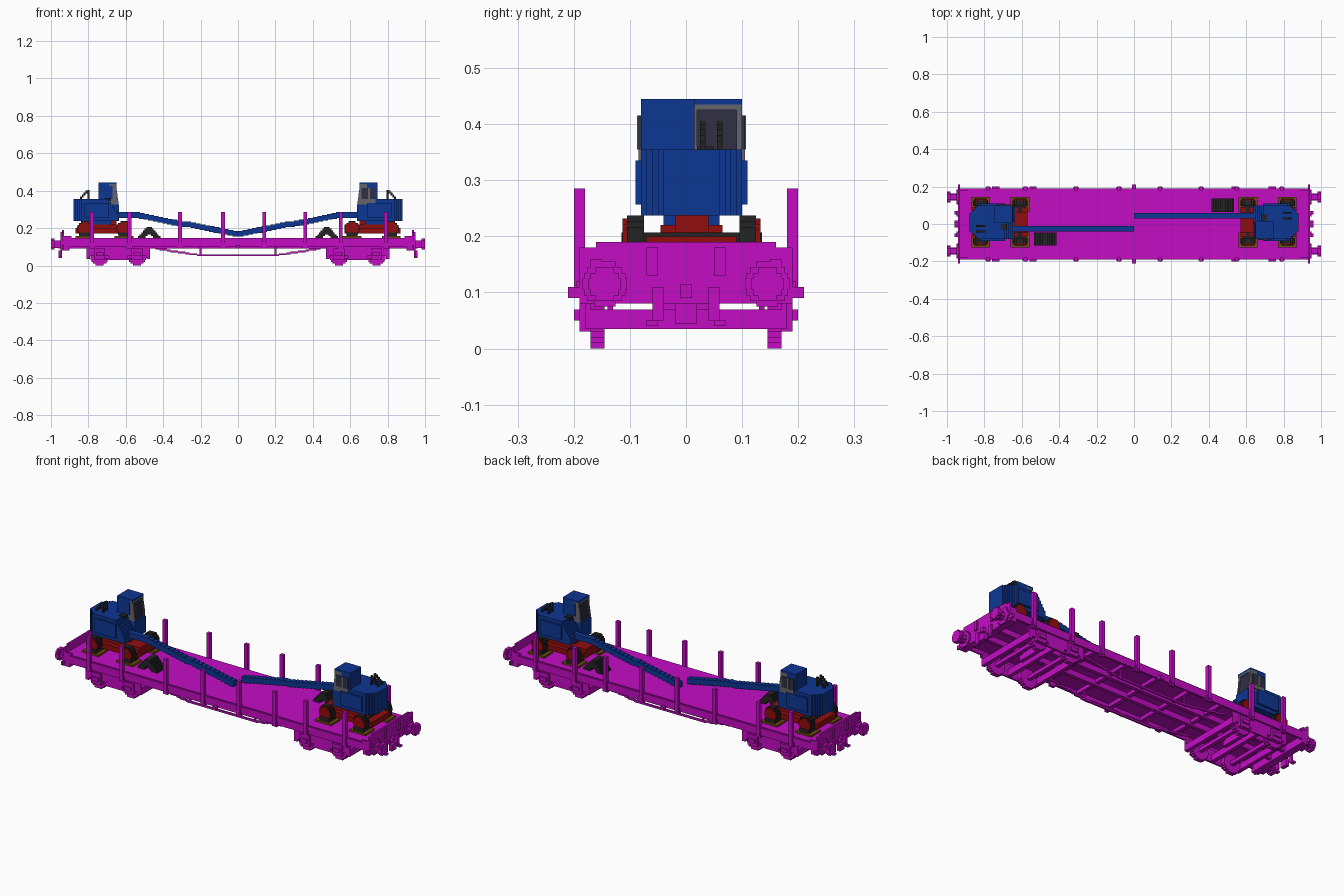
import bpy, bmesh, math
from mathutils import Matrix, Vector

cube = bpy.data.objects.get("Cube")
if cube:
    bpy.data.objects.remove(cube, do_unlink=True)


def material(name, *colour):
    paint = bpy.data.materials.new(name)
    paint.use_nodes = True
    paint.diffuse_color = (*colour, 1)
    paint.node_tree.nodes["Principled BSDF"].inputs["Base Color"].default_value = (*colour, 1)
    return paint


MAGENTA = material("magenta paint", .55, .004, .55)
BLUE = material("blue paint", .004, .037, .29)
RED = material("red paint", .29, .004, .004)
BLACK = material("black rubber", .017, .017, .017)
BROWN = material("brown wood", .16, .07, .006)
SLATE = material("slate glass", .03, .03, .06)
GREY = material("grey frame", .13, .13, .16)

# Shared levels and distances
STEP = .01
HALF = STEP / 2
END, SIDE = .94, .19
SILL, FLOOR, DECK = .1, .12, .147


def around(centre, reach):
    return centre - reach, centre + reach


def across(reach):
    return around(0, reach)


def rise(start, amount):
    return start, start + amount


def flipped(span):
    return -span[1], -span[0]


def part(name, paint, boxes, mirror=""):
    """One object made of boxes, each given as x, y and z spans, with optional mirror copies."""
    boxes = list(boxes)
    if "x" in mirror:
        boxes += [(flipped(x), y, z) for x, y, z in boxes]
    if "y" in mirror:
        boxes += [(x, flipped(y), z) for x, y, z in boxes]
    bm = bmesh.new()
    for spans in boxes:
        middle = Vector([sum(span) / 2 for span in spans])
        size = Vector([abs(span[1] - span[0]) for span in spans])
        bmesh.ops.create_cube(bm, size=1, matrix=Matrix.LocRotScale(middle, None, size))
    mesh = bpy.data.meshes.new(name)
    bm.to_mesh(mesh)
    bm.free()
    mesh.materials.append(paint)
    bpy.context.collection.objects.link(bpy.data.objects.new(name, mesh))


def disc(centre, height, radius, depth, axis="y"):
    """Stepped disc: rows of blocks with the given depth span along the axis."""
    rows = []
    for i in range(round(2 * radius / STEP)):
        low = i * STEP - radius
        span = around(centre, math.sqrt(radius ** 2 - (low + HALF) ** 2))
        level = rise(height + low, STEP)
        rows.append((span, depth, level) if axis == "y" else (depth, span, level))
    return rows


# Wagon floor and underframe
part("deck", MAGENTA, [(across(END), across(SIDE - HALF), (FLOOR, DECK))])
part("side_sills", MAGENTA, [(across(END - STEP), (SIDE - STEP, SIDE), (SILL, DECK - HALF))], "y")
part("centre_sills", MAGENTA, [(across(END - STEP), around(.05, STEP), (SILL - STEP, FLOOR))], "y")
part("cross_beams", MAGENTA, [(around(i * .2, STEP), across(SIDE - STEP), (SILL, FLOOR))
                              for i in range(-2, 3)])
part("end_beams", MAGENTA, [((END - .04, END), across(SIDE), (.08, DECK))], "x")
end_depth = (END - STEP, END)
part("end_boards", MAGENTA, [(end_depth, across(.16), (DECK, SIDE)),
                             (end_depth, across(SIDE), (DECK, SIDE - STEP))], "x")
part("end_board_wings", MAGENTA, [((END - .05, END), (SIDE - STEP, SIDE), rise(DECK, STEP))], "xy")

# Side stakes with their sockets
stakes, sockets = [], []
for x in (-.78, -.58, -.31, -.08, .14, .36, .55, .79):
    stakes.append((around(x, STEP), around(SIDE, STEP), (SILL, .285)))
    sockets.append((around(x, STEP + HALF), (SIDE - STEP, SIDE + HALF), (SILL - STEP, FLOOR)))
part("stakes", MAGENTA, stakes, "y")
part("stake_sockets", MAGENTA, sockets, "y")
part("side_levers", MAGENTA, [(across(STEP), rise(SIDE, 2 * STEP), around(SILL, STEP))], "y")

# Stepped truss rods
rod_depth = rise(.13, STEP)
rods = []
for i in range(23):
    x = i * 2 * STEP
    height = .055 + HALF * round(max(0, x - .2) * .16 / HALF)
    rods.append((rise(x, 2 * STEP), rod_depth, around(height, HALF)))
part("truss_rods", MAGENTA, rods, "xy")
part("truss_posts", MAGENTA, [(around(.2, HALF), rod_depth, (.055, FLOOR))], "xy")

# Bogies
PIVOT, AXLE = .64, .05
wheels, axles, frames, transoms = [], [], [], []
face = (.17, SIDE - STEP)
for x in (PIVOT - SILL, PIVOT + SILL):
    wheels += disc(x, AXLE, AXLE, (.145, .17))
    axles.append((around(x, STEP), across(.15), around(AXLE, STEP)))
    frames += [(around(x, .03), (.17, SIDE), (.03, .09)),
               (around(x, .045), face, (AXLE, SILL)),
               (around(x, .02), (.17, SIDE + STEP), rise(AXLE, 2 * STEP))]
for reach, low, high in ((.17, .07, SILL), (.15, AXLE, .07), (.05, .04, SILL), (.13, .03, .04)):
    frames.append((around(PIVOT, reach), face, (low, high)))
for x in (PIVOT - .16, PIVOT, PIVOT + .16):
    transoms.append((around(x, STEP), across(SIDE - STEP), (.035, .07)))
transoms.append((around(PIVOT, .03), across(.06), (.06, FLOOR)))
part("bogie_wheels", MAGENTA, wheels, "xy")
part("bogie_frames", MAGENTA, frames, "xy")
part("axles", MAGENTA, axles, "x")
part("bogie_transoms", MAGENTA, transoms, "x")

# Buffers, couplers, hoses and handles at both ends
buffers = []
for radius, start, stop in ((.04, END, END + STEP), (.02, END, .98), (.03, .98, 1)):
    buffers += disc(.145, .115, radius, (start, stop), "x")
part("buffers", MAGENTA, buffers, "xy")
part("couplers", MAGENTA, [(rise(END, 2 * STEP), across(STEP), (.09, .115)),
                           (rise(END, 2 * STEP), across(2 * STEP), (.045, .08))], "x")
part("brake_hoses", MAGENTA, [(rise(END, STEP), around(.05, STEP), (.05, .11)),
                              (rise(END, 2 * STEP), around(.06, STEP), rise(.04, STEP))], "xy")
part("end_handles", MAGENTA, [(rise(END, STEP), around(.06, STEP), (.13, .18)),
                              (rise(END, STEP), around(.16, STEP), (.13, .16)),
                              (rise(END - STEP, STEP), around(.2, STEP), around(SILL, STEP))], "xy")


def crane(side, turn):
    """A crane on the wagon end chosen by turn, with its boom towards the middle."""
    def add(name, paint, boxes):
        part(side + "_" + name, paint,
             [([turn * x for x in xs], [STEP + turn * y for y in ys], zs) for xs, ys, zs in boxes])

    # Running gear
    tyres, hubs, pads = [], [], []
    for x in (.61, .82):
        for hand in (-1, 1):
            tyres += disc(x, DECK + .05, .04, around(hand * .1, STEP + HALF))
            tyres.append((around(x, .03), around(hand * .09, .035), rise(DECK + STEP, .02)))
            hubs += disc(x, DECK + .05, .035, around(hand * .118, HALF))
            pads.append((around(x, .05), around(hand * .095, .04), rise(DECK, STEP)))
        tyres.append((around(x, STEP), across(.09), around(DECK + .05, STEP)))
    add("tyres", BLACK, tyres)
    add("wheel_hubs", RED, hubs)
    add("wheel_pads", BROWN, pads)
    add("chassis", RED, [((.57, .87), across(.08), (.17, .2)),
                         ((.57, .8), across(.055), (.2, .22)),
                         ((.65, .82), across(.03), (.2, .24))])
    base, roof, top = .237, .355, .445
    add("turntable", BLUE, [((.68, .79), across(.05), (.22, base))])

    # House with a narrowed rear, side doors and a stepped bonnet
    front = .69
    house = [((front, .88 - i * STEP), across(.05 + i * STEP), (base, roof)) for i in range(5)]
    house.append(((front, .82), across(SILL), (base + .02, roof - .02)))
    house.append(((.635, front), (-.09, 0), (base, roof - .03)))
    house += [((front - i * STEP, front), (0, .09), (base, roof - i * 1.5 * STEP)) for i in range(1, 6)]
    add("house", BLUE, house)

    # Cab with a stepped windscreen
    cab, glass = (-.09, HALF), (-.085, -HALF)
    add("cab", BLUE, [((front, .745), cab, (roof, top)),
                      ((.65, front), cab, (top - STEP, top)),
                      ((front - 2 * STEP, front), (-HALF, HALF), (roof, top))])
    panes, frame = [], [((.65, front), cab, (top - 2 * STEP, top - STEP))]
    for i in range(5):
        level = rise(top - .04 - i * 2 * STEP, 2 * STEP)
        nose = .65 - i * HALF / 2
        panes.append(((nose + HALF, front), glass, level))
        frame += [((nose, front), around(y, HALF), level) for y in glass]
    add("windscreen", SLATE, panes)
    add("window_frames", GREY, frame)
    outside = rise(-.095, HALF)
    add("side_window", SLATE, [((.66, .735), outside, (roof, top - .03))])
    add("side_window_frame", GREY, [((.66, .735), outside, (roof - 2 * STEP, roof)),
                                    (around(.7, HALF), rise(-.097, STEP), (roof, top - .03))])

    # Rope gantry and winch on the roof
    gantry = []
    for y in (.02, .05):
        gantry.append((around(.8, HALF), around(y, HALF), rise(roof, .05)))
        gantry += [(around(.84 - i * STEP, HALF), around(y, HALF), rise(roof + i * STEP, 1.5 * STEP))
                   for i in range(4)]
    add("gantry", BLACK, gantry)
    add("roof_winch", BLACK, [((front - STEP, .71), (STEP, .04), rise(roof - STEP, 1.5 * STEP))])

    # Stepped boom lowered towards the wagon centre
    boom, length = [], .025
    for i in range(26):
        drop = max(0, i * length - .1) * .19
        level = .27 - HALF * round(drop / HALF)
        boom.append((rise(.625 - i * length, length + HALF), around(.035, STEP + HALF),
                     around(level, STEP + HALF)))
    add("boom", BLUE, boom)

    # Grab bucket on the deck: two stepped jaws with an arch between
    jaws = []
    for i in range(6):
        gap, reach = max(0, 2 - i) * STEP, .06 - i * STEP * .9
        for hand in (-1, 1):
            jaws.append(([.475 + hand * gap, .475 + hand * reach], around(.09, .035),
                         rise(DECK + i * STEP, STEP)))
    add("grab_bucket", BLACK, jaws)


crane("right", -1)
crane("left", 1)
